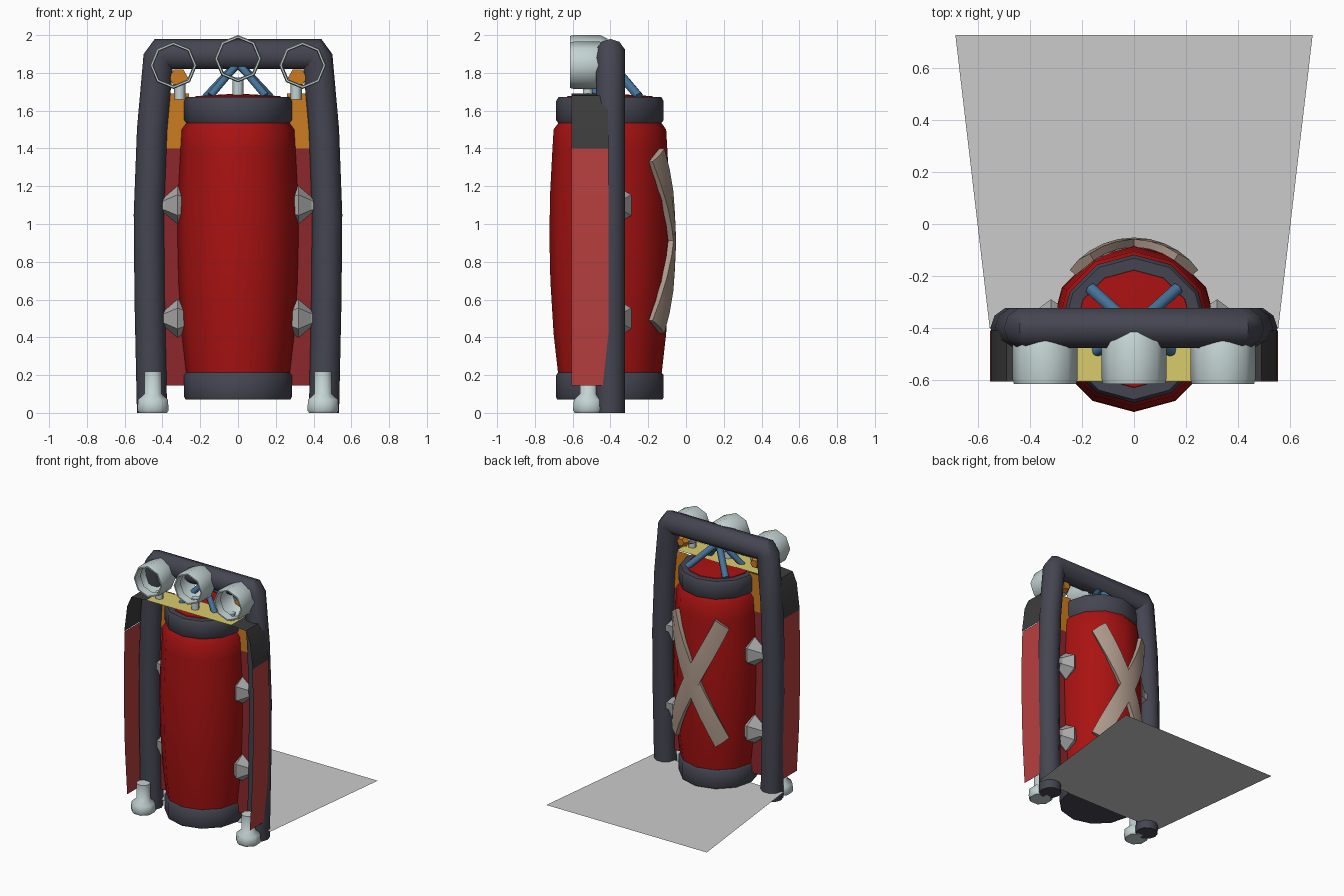
import bpy, math
from math import sin, cos, pi, radians
from mathutils import Vector

if "Cube" in bpy.data.objects:
    bpy.data.objects.remove(bpy.data.objects["Cube"])


def mat(name, r, g, b):
    m = bpy.data.materials.new(name)
    m.diffuse_color = (r, g, b, 1)
    m.use_nodes = True
    m.node_tree.nodes["Principled BSDF"].inputs["Base Color"].default_value = m.diffuse_color
    return m


RED = mat("red", 0.4, 0.006, 0.006)
PANEL = mat("panel_red", 0.48, 0.05, 0.05)
WEB = mat("web_red", 0.27, 0.02, 0.025)
DARK = mat("charcoal", 0.045, 0.045, 0.045)
FRAME = mat("slate", 0.06, 0.06, 0.085)
LIGHT = mat("pale_metal", 0.55, 0.65, 0.65)
GREY = mat("grey", 0.4, 0.4, 0.4)
YELLOW = mat("yellow", 0.7, 0.6, 0.15)
ORANGE = mat("orange", 0.6, 0.2, 0.015)
BLUE = mat("blue", 0.06, 0.17, 0.32)
TAN = mat("tan", 0.42, 0.32, 0.26)


def make(name, verts, faces, m=None, angle=None):
    me = bpy.data.meshes.new(name)
    me.from_pydata([tuple(v) for v in verts], [], faces)
    ob = bpy.data.objects.new(name, me)
    bpy.context.collection.objects.link(ob)
    if m:
        me.materials.append(m)
    if angle:
        bpy.ops.object.select_all(action='DESELECT')
        ob.select_set(True)
        bpy.context.view_layer.objects.active = ob
        bpy.ops.object.shade_smooth_by_angle(angle=radians(angle))
    return ob


def loft(name, rings, m, caps=True, closed=True, angle=40):
    n = len(rings[0])
    verts = [v for r in rings for v in r]
    faces = []
    for i in range(len(rings) - 1):
        for j in range(n if closed else n - 1):
            k = (j + 1) % n
            faces.append((i*n + j, i*n + k, i*n + n + k, i*n + n + j))
    if caps:
        faces += [tuple(range(n))[::-1], tuple(range(len(verts) - n, len(verts)))]
    return make(name, verts, faces, m, angle)


def turn(name, origin, axis, profile, n, m, start=0.0, caps=True, angle=50):
    """Revolve (radius, distance) pairs about an axis through origin."""
    a = Vector(axis).normalized()
    u = Vector((1, 0, 0)) if abs(a.x) < 0.5 else Vector((0, 1, 0))
    u = (u - a * u.dot(a)).normalized()
    v = a.cross(u)
    rings = [[Vector(origin) + a*d + (u*cos(start + 2*pi*j/n) + v*sin(start + 2*pi*j/n)) * r
              for j in range(n)] for r, d in profile]
    return loft(name, rings, m, caps, True, angle)


def rod(name, a, b, r, n, m):
    d = Vector(b) - Vector(a)
    return turn(name, a, d, [(r, 0), (r, d.length)], n, m, angle=65)


# Tubular frame: mitred sweep of an inverted U
half = [(0.455, 0), (0.468, 0.6), (0.472, 1.05), (0.455, 1.5), (0.422, 1.87), (0.4, 1.9)]
path = [Vector(p) for p in half] + [Vector((-x, z)) for x, z in reversed(half)]
rings = []
for i, p in enumerate(path):
    d0 = (p - path[i-1]).normalized() if i else (path[1] - p).normalized()
    d1 = (path[i+1] - p).normalized() if i < len(path) - 1 else d0
    t = (d0 + d1).normalized()
    nrm = Vector((t.y, -t.x)) / max(0.5, t.dot(d1))
    rings.append([(p.x + nrm.x*0.08*cos(k*pi/5), -0.40 + 0.08*sin(k*pi/5),
                   p.y + nrm.y*0.08*cos(k*pi/5)) for k in range(10)])
loft("tube_frame", rings, FRAME, angle=50)

# Barrel-shaped tank with dark end bands
TC = (0, -0.403, 0)
turn("tank_body", TC, (0, 0, 1),
     [(0.25, 0.2), (0.275, 0.215), (0.298, 0.42), (0.315, 0.7), (0.32, 0.92), (0.317, 1.15),
      (0.305, 1.38), (0.298, 1.5), (0.262, 1.55)], 12, RED)
turn("tank_base_band", TC, (0, 0, 1),
     [(0.278, 0.07), (0.285, 0.085), (0.285, 0.2), (0.25, 0.24)], 12, FRAME)
turn("tank_top_band", TC, (0, 0, 1),
     [(0.255, 1.51), (0.285, 1.55), (0.285, 1.65), (0.272, 1.672), (0.225, 1.672)], 12, FRAME)
turn("tank_lid", TC, (0, 0, 1), [(0.23, 1.66), (0.225, 1.677), (0.01, 1.69)], 12, RED)

# Crossed straps wrapped round the back of the tank
for s in (-1, 1):
    rings = []
    for i in range(9):
        t = i / 4 - 1
        a = radians(90 + 39 * t)
        z = 0.91 + s * 0.455 * t
        tz, ta = 0.035, -s * radians(8.5)
        r = 0.345 - 0.01 * t * t
        rings.append([(rr * cos(a + e*ta), -0.403 + rr * sin(a + e*ta), z + e*tz)
                      for rr, e in ((r - 0.03, -1), (r, -1), (r + 0.006, 0), (r, 1), (r - 0.03, 1))])
    loft("cross_strap", rings, TAN, angle=30)

# Lifting straps from the top bar to the tank lid
for s in (-1, 1):
    rod("lifting_strap_rear", (s*0.01, -0.39, 1.84), (s*0.165, -0.25, 1.675), 0.026, 6, BLUE)
    rod("lifting_strap_front", (s*0.01, -0.42, 1.84), (s*0.145, -0.49, 1.68), 0.022, 6, BLUE)

# Thin shroud wrapping the sides and top
Y0, Y1 = -0.605, -0.41


def ribbon(name, pts, m):
    return loft(name, [[(x, Y0, z), (x, Y1, z)] for x, z in pts], m, False, False, 30)


for s in (-1, 1):
    ribbon("side_panel", [(s*x, z) for x, z in
           [(0.525, 0.145), (0.545, 0.5), (0.553, 0.85), (0.554, 1.1), (0.546, 1.4)]], PANEL)
    ribbon("shoulder_panel", [(s*0.55, 1.4), (s*0.525, 1.6), (s*0.49, 1.68), (s*0.36, 1.69)], DARK)
    # Web plates between tank and legs
    for nm, z0, z1, m in (("web_plate", 0.145, 1.4, WEB), ("upper_web_plate", 1.4, 1.69, ORANGE)):
        make(nm, [(s*0.26, -0.40, z0), (s*0.44, -0.40, z0), (s*0.44, -0.40, z1),
                  (s*0.26, -0.40, z1)], [(0, 1, 2, 3)], m)
    # Tapered clamps joining tank to legs
    for z in (0.5, 1.1):
        turn("tank_clamp", (s*0.28, -0.385, z), (s, 0, 0),
             [(0.08, 0), (0.11, 0.04), (0.05, 0.11), (0.045, 0.14)], 6, GREY, pi/6, angle=20)
    # Feet in front of each leg
    turn("foot", (s*0.45, -0.515, 0), (0, 0, 1),
         [(0.08, 0), (0.09, 0.015), (0.085, 0.07), (0.05, 0.1), (0.05, 0.22)], 8, LIGHT, pi/8)
ribbon("top_panel", [(-0.36, 1.69), (0.36, 1.69)], YELLOW)

# Three open lamps on the top bar, with stems
for x, z in ((-0.342, 1.84), (0, 1.875), (0.342, 1.84)):
    turn("lamp_shell", (x, -0.615, z), (0, 1, 0),
         [(0.106, 0.06), (0.11, 0), (0.12, 0), (0.125, 0.02), (0.125, 0.16), (0.105, 0.2)],
         8, LIGHT, pi/2, caps=False)
    rod("lamp_stem", (x*0.9, -0.52, 1.66), (x*0.9, -0.52, z - 0.1), 0.03, 6, LIGHT)
    if x:
        turn("lamp_bulb", (x*0.92, -0.42, 1.775), (0, 1, 0), [(0.05, 0), (0.03, 0.04)], 6, ORANGE)

# Flat base sheet spreading out behind, just above the ground
make("base_sheet", [(v[0], v[1], 0.065) for v in
     ((-0.555, -0.4), (0.555, -0.4), (0.687, 0.727), (-0.687, 0.727))], [(0, 1, 2, 3)])
